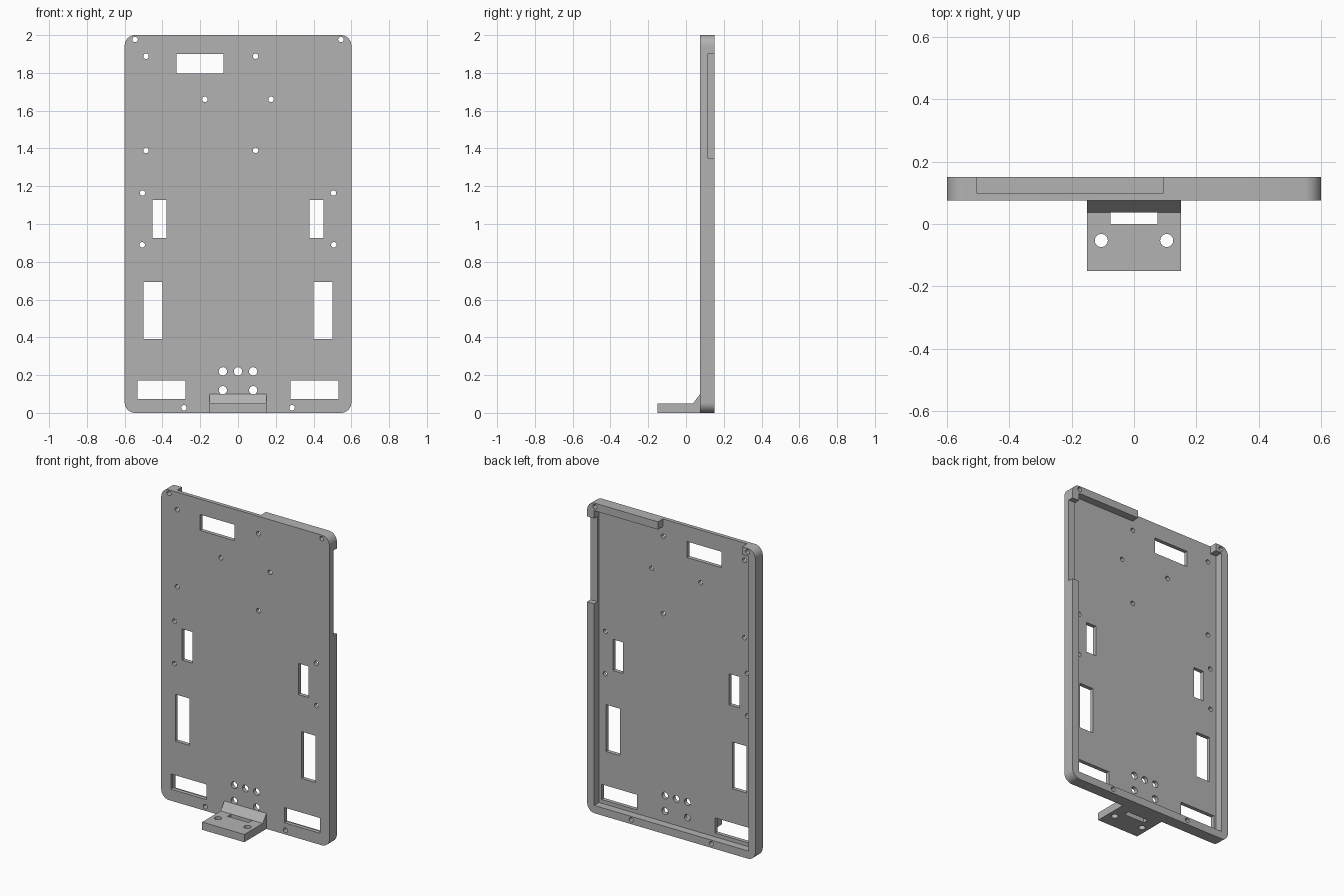
import bpy, bmesh, math
from mathutils import Matrix, Vector

cube = bpy.data.objects.get("Cube")
if cube:
    bpy.data.objects.remove(cube, do_unlink=True)

FRONT, FLOOR, BACK = 0.075, 0.10, 0.15
HALF_W, HEIGHT, WALL, CORNER = 0.6, 2.0, 0.05, 0.055

grey = bpy.data.materials.new("plain grey")
grey.use_nodes = True
grey.diffuse_color = (0.45, 0.45, 0.45, 1)
grey.node_tree.nodes["Principled BSDF"].inputs["Base Color"].default_value = grey.diffuse_color


def make_object(name, bm):
    bmesh.ops.recalc_face_normals(bm, faces=bm.faces)
    mesh = bpy.data.meshes.new(name)
    bm.to_mesh(mesh)
    bm.free()
    mesh.materials.append(grey)
    obj = bpy.data.objects.new(name, mesh)
    bpy.context.collection.objects.link(obj)
    return obj


def add_box(bm, x, y, z):
    size = Vector((x[1] - x[0], y[1] - y[0], z[1] - z[0]))
    centre = Vector((sum(x), sum(y), sum(z))) / 2
    bmesh.ops.create_cube(bm, size=1, matrix=Matrix.Translation(centre) @ Matrix.Diagonal(size).to_4x4())


def add_pin(bm, centre, radius, axis):
    turn = Matrix.Rotation(math.pi / 2, 4, "X") if axis == "Y" else Matrix()
    bmesh.ops.create_cone(bm, cap_ends=True, segments=24, radius1=radius, radius2=radius,
                          depth=0.4, matrix=Matrix.Translation(centre) @ turn)


def extrude(bm, points, offset):
    face = bm.faces.new([bm.verts.new(p) for p in points])
    new = bmesh.ops.extrude_face_region(bm, geom=[face])["geom"]
    bmesh.ops.translate(bm, vec=offset, verts=[v for v in new if isinstance(v, bmesh.types.BMVert)])


def cut(obj, bm):
    cutter = make_object("cutter", bm)
    cutter.hide_render = True
    mod = obj.modifiers.new("cut", "BOOLEAN")
    mod.operation, mod.solver, mod.object = "DIFFERENCE", "EXACT", cutter
    bpy.context.view_layer.objects.active = obj
    bpy.ops.object.modifier_apply(modifier=mod.name)
    bpy.data.objects.remove(cutter, do_unlink=True)


def smooth(obj):
    bpy.ops.object.select_all(action="DESELECT")
    obj.select_set(True)
    bpy.context.view_layer.objects.active = obj
    bpy.ops.object.shade_smooth_by_angle(angle=math.radians(30))


# Rounded slab
outline = []
for i, (sx, sz) in enumerate([(1, 1), (-1, 1), (-1, -1), (1, -1)]):
    cx = sx * (HALF_W - CORNER)
    cz = HEIGHT / 2 + sz * (HEIGHT / 2 - CORNER)
    for step in range(9):
        a = math.pi / 2 * (i + step / 8)
        outline.append((cx + CORNER * math.cos(a), FRONT, cz + CORNER * math.sin(a)))
bm = bmesh.new()
extrude(bm, outline, (0, BACK - FRONT, 0))
tray = make_object("backing_tray", bm)

# Recess in the back, leaving a rim
bm = bmesh.new()
inner = HALF_W - WALL
add_box(bm, (-inner, inner), (FLOOR, 0.3), (WALL, HEIGHT - WALL))
cut(tray, bm)

# Gaps in the top rim and the left rim
bm = bmesh.new()
add_box(bm, (-0.505, 0.095), (FLOOR, 0.3), (1.9, 2.1))
cut(tray, bm)
bm = bmesh.new()
add_box(bm, (0.5, 0.7), (0.115, 0.3), (1.35, 1.9))
cut(tray, bm)

# Rectangular openings and round holes
bm = bmesh.new()
through = (0, 0.3)
add_box(bm, (-0.325, -0.077), through, (1.797, 1.9))
for s in (-1, 1):
    for x0, x1, z0, z1 in [(0.378, 0.452, 0.927, 1.128), (0.4, 0.5, 0.392, 0.694),
                           (0.278, 0.532, 0.074, 0.172)]:
        add_box(bm, sorted((s * x0, s * x1)), through, (z0, z1))
    for x, z in [(0.545, 1.977), (0.175, 1.66), (0.505, 1.164), (0.507, 0.89), (0.286, 0.027)]:
        add_pin(bm, (s * x, 0.11, z), 0.0145, "Y")
    for z in (0.12, 0.22):
        add_pin(bm, (s * 0.08, 0.11, z), 0.022, "Y")
for x in (-0.487, 0.093):
    for z in (1.39, 1.888):
        add_pin(bm, (x, 0.11, z), 0.0145, "Y")
add_pin(bm, (0, 0.11, 0.22), 0.022, "Y")
cut(tray, bm)
smooth(tray)

# Foot bracket with a sloped root, a slot and two screw holes
profile = [(-0.15, 0), (FRONT, 0), (FRONT, 0.1), (0.037, 0.05), (-0.15, 0.05)]
bm = bmesh.new()
extrude(bm, [(-0.15, y, z) for y, z in profile], (0.3, 0, 0))
bracket = make_object("foot_bracket", bm)
bm = bmesh.new()
add_box(bm, (-0.075, 0.075), (0, 0.037), (-0.1, 0.2))
for s in (-1, 1):
    add_pin(bm, (s * 0.105, -0.053, 0), 0.021, "Z")
cut(bracket, bm)
smooth(bracket)
